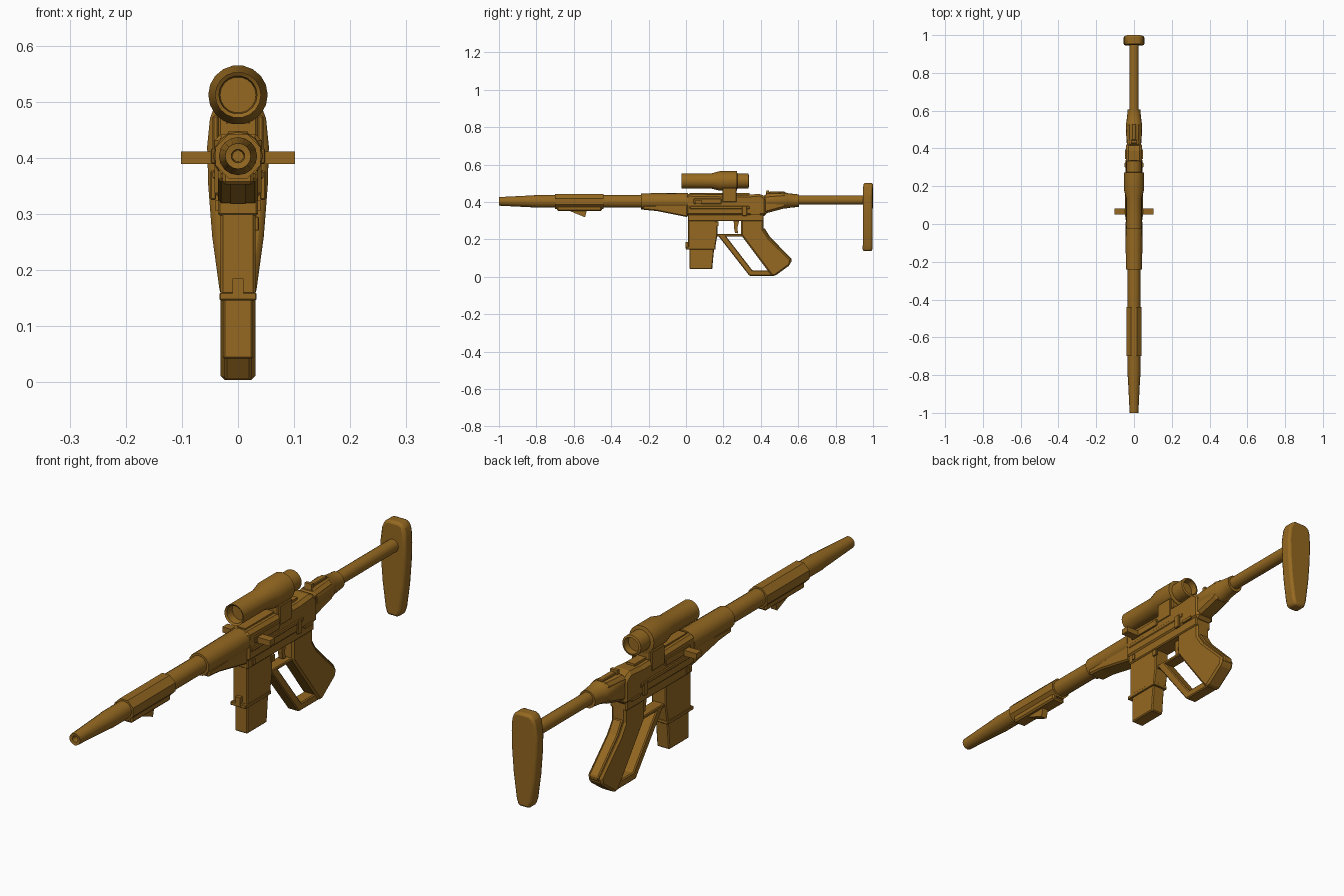
import bpy, bmesh, math
from math import sin, cos, pi

mat = bpy.data.materials.new("bronze")
mat.diffuse_color = (0.30, 0.14, 0.015, 1)
AXIS = 0.403   # height of the bore


def finish(bm, name, bevel=0, smooth=False, segments=1):
    bmesh.ops.recalc_face_normals(bm, faces=bm.faces[:])
    me = bpy.data.meshes.new(name)
    bm.to_mesh(me)
    bm.free()
    me.materials.append(mat)
    ob = bpy.data.objects.new(name, me)
    bpy.context.collection.objects.link(ob)
    if bevel:
        m = ob.modifiers.new("edge", 'BEVEL')
        m.width, m.segments, m.limit_method = bevel, segments, 'ANGLE'
        m.angle_limit = math.radians(35)
    if smooth:
        bpy.ops.object.select_all(action='DESELECT')
        bpy.context.view_layer.objects.active = ob
        ob.select_set(True)
        bpy.ops.object.shade_smooth_by_angle(angle=math.radians(35))
    return ob


def lathe(name, profile, z=AXIS, sides=16, smooth=True, turn=0):
    """Turned part along y from (y, radius) pairs; both ends are capped."""
    bm = bmesh.new()
    rings = [[bm.verts.new((r * cos(2 * pi * (i + turn) / sides), y,
                            z + r * sin(2 * pi * (i + turn) / sides)))
              for i in range(sides)] for y, r in profile]
    for a, b in zip(rings, rings[1:]):
        for i in range(sides):
            j = (i + 1) % sides
            bm.faces.new((a[i], a[j], b[j], b[i]))
    bm.faces.new(rings[0])
    bm.faces.new(rings[-1])
    return finish(bm, name, smooth=smooth)


def prism(name, outline, half, bevel=0, x=0):
    """Side outline of (y, z) points extruded across x."""
    bm = bmesh.new()
    f = bm.faces.new([bm.verts.new((x - half, y, z)) for y, z in outline])
    ext = bmesh.ops.extrude_face_region(bm, geom=[f])
    bmesh.ops.translate(bm, vec=(2 * half, 0, 0),
                        verts=[v for v in ext["geom"] if isinstance(v, bmesh.types.BMVert)])
    return finish(bm, name, bevel)


def box(name, y0, y1, z0, z1, half, bevel=0, x=0):
    return prism(name, [(y0, z0), (y1, z0), (y1, z1), (y0, z1)], half, bevel, x)


# barrel with a recessed muzzle
lathe("barrel", [(-0.95, 0.010), (-0.998, 0.012), (-1.0, 0.023), (-0.82, 0.032),
                 (-0.80, 0.034), (-0.20, 0.034)])
lathe("octagonal_sleeve", [(-0.70, 0.034), (-0.70, 0.043), (-0.44, 0.043), (-0.44, 0.034)],
      sides=8, smooth=False, turn=0.5)
box("sleeve_underside", -0.69, -0.45, 0.352, 0.38, 0.028, 0.006)
prism("underside_catch", [(-0.63, 0.355), (-0.54, 0.318), (-0.53, 0.355)], 0.013)

# fore end
lathe("fore_end", [(-0.24, 0.034), (-0.24, 0.043), (0.01, 0.045)])
prism("fore_end_wedge", [(-0.23, 0.38), (-0.23, 0.358), (-0.16, 0.352), (0.01, 0.318),
                         (0.01, 0.39)], 0.036, 0.006)

# receiver
prism("upper_receiver", [(0, 0.325), (0.43, 0.325), (0.43, 0.42), (0.40, 0.444),
                         (0.32, 0.437), (0, 0.443)], 0.042, 0.012)
box("lower_receiver", 0.01, 0.415, 0.297, 0.365, 0.036, 0.004)
box("receiver_rail", 0.02, 0.34, 0.362, 0.378, 0.045, 0.003)
box("top_rail", 0.02, 0.34, 0.436, 0.447, 0.018)
for s in (-1, 1):
    side = "right" if s > 0 else "left"
    box(side + "_bolt_slide", 0.04, 0.19, 0.390, 0.417, 0.004, 0.002, s * 0.044)
    box(side + "_bolt_handle", 0.05, 0.082, 0.389, 0.411, 0.030, 0, s * 0.072)
    box(side + "_selector", 0.30, 0.325, 0.325, 0.377, 0.005, 0.002, s * 0.044)
    box(side + "_vent", 0.345, 0.395, 0.330, 0.341, 0.003, 0, s * 0.044)
    box(side + "_pin", 0.035, 0.05, 0.305, 0.325, 0.004, 0, s * 0.036)
box("magazine_release", 0.155, 0.175, 0.27, 0.295, 0.004, 0.001, 0.033)

# magazine
prism("magazine_well", [(0.012, 0.148), (0.155, 0.148), (0.168, 0.225), (0.168, 0.31),
                        (0.012, 0.31)], 0.031, 0.004)
box("well_lip", 0.0, 0.158, 0.146, 0.160, 0.033, 0.002)
box("front_tab", -0.002, 0.014, 0.15, 0.185, 0.010)
prism("magazine", [(0.018, 0.041), (0.14, 0.041), (0.152, 0.17), (0.018, 0.17)],
      0.027, 0.004)

# grip, trigger and guard
prism("grip", [(0.295, 0.31), (0.295, 0.222), (0.435, 0.035), (0.46, 0.004), (0.475, 0.004),
               (0.555, 0.062), (0.562, 0.09), (0.445, 0.205), (0.415, 0.25), (0.415, 0.31)],
      0.031, 0.009)
prism("grip_backstrap", [(0.52, 0.07), (0.562, 0.075), (0.566, 0.095), (0.45, 0.212),
                         (0.42, 0.26), (0.39, 0.25)], 0.020, 0.004)
prism("guard", [(0.165, 0.228), (0.34, 0.004), (0.47, 0.004), (0.45, 0.034),
                (0.355, 0.034), (0.205, 0.228)], 0.024, 0.004)
box("guard_top_bar", 0.15, 0.31, 0.216, 0.229, 0.024, 0.003)
prism("trigger", [(0.255, 0.30), (0.285, 0.30), (0.275, 0.262), (0.278, 0.232),
                  (0.262, 0.235), (0.256, 0.265)], 0.009)

# telescopic sight with recessed lenses
lathe("sight_tube", [(0.01, 0.032), (-0.02, 0.034), (-0.025, 0.041), (0.135, 0.041),
                     (0.18, 0.053), (0.272, 0.053), (0.275, 0.040), (0.333, 0.040),
                     (0.336, 0.032), (0.31, 0.030)], z=0.512, sides=18)
prism("sight_mount", [(0.195, 0.40), (0.27, 0.40), (0.27, 0.50), (0.16, 0.50), (0.162, 0.478),
                      (0.195, 0.465)], 0.024, 0.004)
for s in (-1, 1):
    box("mount_clamp", 0.195, 0.27, 0.40, 0.475, 0.005, 0.002, s * 0.040)
box("mount_plate", 0.195, 0.27, 0.435, 0.485, 0.036, 0.005)

# rear housing
prism("rear_housing", [(0.41, 0.335), (0.45, 0.345), (0.535, 0.368), (0.535, 0.447),
                       (0.41, 0.437)], 0.036, 0.012)
lathe("rear_collar", [(0.43, 0.040), (0.535, 0.043), (0.54, 0.040), (0.595, 0.034),
                      (0.605, 0.034), (0.605, 0.026)], z=0.407)
prism("rear_sight", [(0.425, 0.43), (0.445, 0.43), (0.443, 0.461), (0.43, 0.461)], 0.015)
box("rear_latch", 0.445, 0.53, 0.44, 0.455, 0.012, 0.003)

# shoulder stock
lathe("stock_tube", [(0.60, 0.025), (0.96, 0.025)], z=0.41)
half = [(0.024, 0.137), (0.033, 0.165), (0.046, 0.26), (0.053, 0.35), (0.055, 0.42),
        (0.050, 0.47), (0.041, 0.494), (0.024, 0.502)]
loop = half + [(-x, z) for x, z in reversed(half)]
bm = bmesh.new()
front, back = [[bm.verts.new((x, y + (0.004 if z > 0.45 else 0), z)) for x, z in loop]
               for y in (0.945, 0.996)]
bm.faces.new(front)
bm.faces.new(back)
for i in range(len(loop)):
    j = (i + 1) % len(loop)
    bm.faces.new((front[i], front[j], back[j], back[i]))
finish(bm, "shoulder_pad", 0.010, True, 2)
